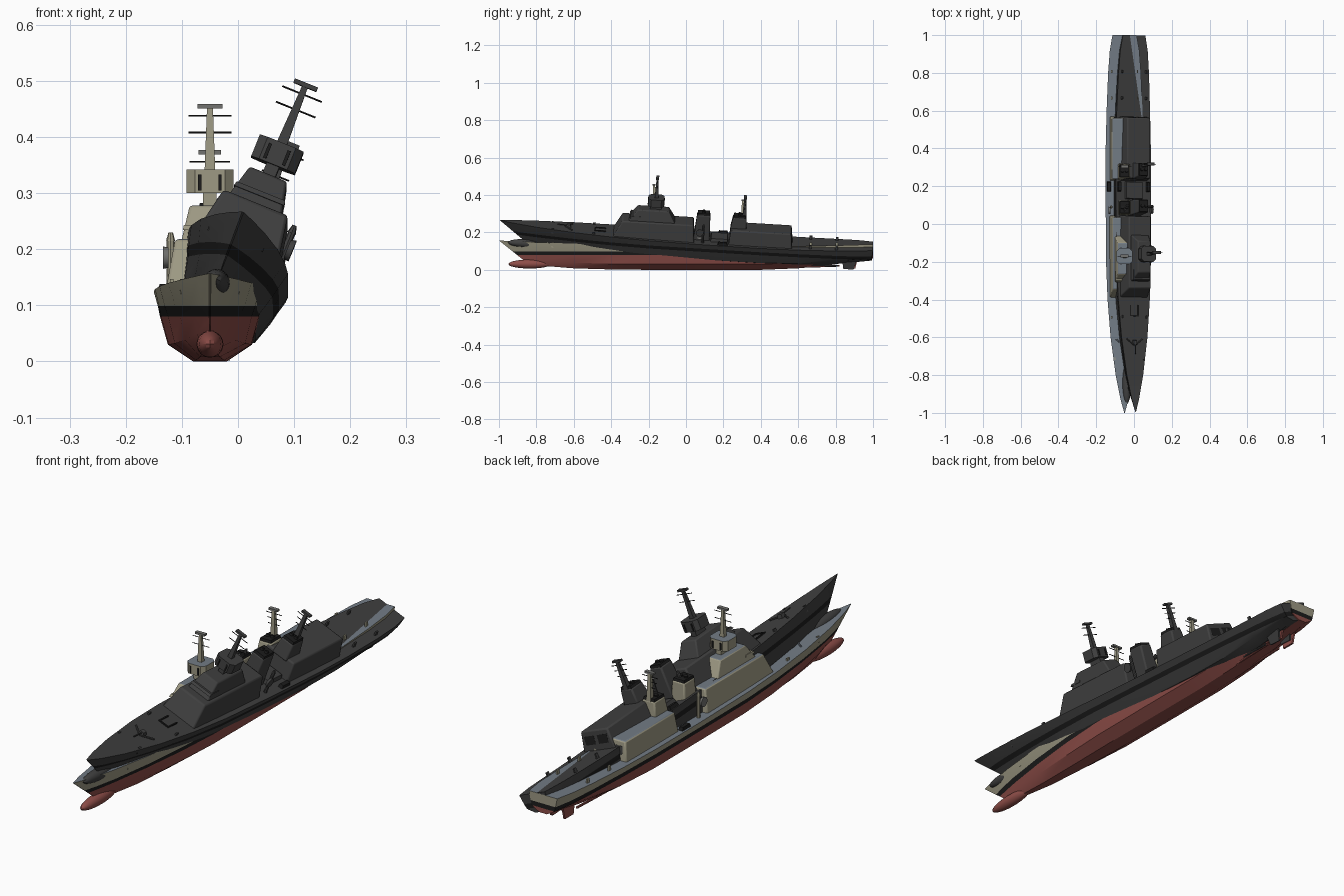
import bpy, bmesh, math
from mathutils import Matrix, Vector

if "Cube" in bpy.data.objects:
    bpy.data.objects.remove(bpy.data.objects["Cube"])


def material(name, rgb):
    m = bpy.data.materials.new(name)
    m.diffuse_color = (*rgb, 1)
    m.use_nodes = True
    m.node_tree.nodes["Principled BSDF"].inputs["Base Color"].default_value = m.diffuse_color
    return m


TAN = material("tan_paint", (0.34, 0.32, 0.23))
DECK = material("blue_grey_deck", (0.17, 0.20, 0.235))
RED = material("red_underbody", (0.27, 0.075, 0.065))
BLACK = material("black_trim", (0.012, 0.012, 0.012))
DARK = material("charcoal", (0.05, 0.05, 0.05))
GREY = material("fitting_grey", (0.17, 0.17, 0.16))


class Ship:
    def __init__(self, prefix, side, deck, under, fitting, matrix):
        self.prefix, self.side, self.deck = prefix, side, deck
        self.under, self.fitting, self.matrix = under, fitting, matrix

    def finish(self, bm, name, mats, bevel=0):
        bmesh.ops.recalc_face_normals(bm, faces=bm.faces)
        me = bpy.data.meshes.new(self.prefix + name)
        bm.to_mesh(me)
        bm.free()
        for m in mats:
            me.materials.append(m)
        ob = bpy.data.objects.new(self.prefix + name, me)
        bpy.context.collection.objects.link(ob)
        ob.matrix_world = self.matrix
        if bevel:
            mod = ob.modifiers.new("rounded_edges", 'BEVEL')
            mod.width, mod.segments, mod.limit_method = bevel, 2, 'ANGLE'
        bpy.ops.object.select_all(action='DESELECT')
        ob.select_set(True)
        bpy.context.view_layer.objects.active = ob
        bpy.ops.object.shade_smooth_by_angle(angle=math.radians(28))
        return ob

    # tapered block: each level is (y0, y1, half width, z)
    def block(self, name, levels, x=0, top=None, side=None, bevel=0):
        bm = bmesh.new()
        rings = [[bm.verts.new((x + sx * w, y, z))
                  for sx, y in ((-1, y0), (1, y0), (1, y1), (-1, y1))]
                 for y0, y1, w, z in levels]
        for a, b in zip(rings, rings[1:]):
            for i in range(4):
                j = (i + 1) % 4
                bm.faces.new((a[i], a[j], b[j], b[i]))
        bm.faces.new(rings[0])
        bm.faces.new(rings[-1]).material_index = 1
        side = side or self.side
        return self.finish(bm, name, [side, top or side], bevel)

    # round rod or cone between two points
    def rod(self, name, a, b, r, mat, r2=None, seg=8):
        a, b = Vector(a), Vector(b)
        d = b - a
        bm = bmesh.new()
        bmesh.ops.create_cone(bm, cap_ends=True, segments=seg, radius1=r,
                              radius2=r if r2 is None else r2, depth=d.length)
        rot = d.to_track_quat('Z', 'Y').to_matrix().to_4x4()
        bm.transform(Matrix.Translation((a + b) / 2) @ rot)
        return self.finish(bm, name, [mat])

    def hull(self):
        # y, deck half width, deck z, keel z, fullness of the lower sections
        stations = [(-1, .0015, .157, .05, 1), (-.93, .021, .153, .035, .6),
                    (-.8, .047, .147, .02, .66), (-.6, .074, .140, .008, .8),
                    (-.4, .090, .134, .002, .93), (-.2, .098, .129, 0, 1),
                    (.1, .1, .125, 0, 1), (.4, .1, .124, 0, 1),
                    (.6, .095, .125, .008, 1), (.8, .087, .130, .03, .98),
                    (.92, .078, .134, .048, .95), (1, .064, .136, .06, .9)]
        bm = bmesh.new()
        rings = []
        for y, w, zd, zk, f in stations:
            rake = max(0, (-.7 - y) / .3) * 1.25
            chine = min(zk + .03, .074)
            half = [(.30 * w * f, zk), (.75 * w * f, chine), (.89 * w * f, .08),
                    (.93 * w * (f + 1) / 2, .099), (w, zd)]
            pts = [(-x, z) for x, z in reversed(half)] + half
            rings.append([bm.verts.new((x, y + rake * (zd - z), z)) for x, z in pts])
        bands = [0, 1, 2, 2, 2, 2, 2, 1, 0, 3]
        for a, b in zip(rings, rings[1:]):
            for i in range(10):
                j = (i + 1) % 10
                bm.faces.new((a[i], a[j], b[j], b[i])).material_index = bands[i]
        # bow cap, then a banded transom
        for ring in (rings[0], rings[-1]):
            for i in range(4):
                quad = (ring[i], ring[i + 1], ring[8 - i], ring[9 - i])
                bm.faces.new(quad).material_index = bands[i]
        self.finish(bm, "hull", [self.side, BLACK, self.under, self.deck])

    def mast(self, name, y, z0, z1, r, yards, bar):
        self.block(name, [(y - r, y + r, r, z0),
                          (y - r * .55, y + r * .55, r * .55, z1)])
        self.block(name + "_top_bar", [(y - .008, y + .008, bar, z1 - .002),
                                       (y - .008, y + .008, bar, z1 + .006)],
                   side=self.fitting)
        for i, (z, w) in enumerate(yards):
            self.rod(f"{name}_yard_{i}", (-w, y, z), (w, y, z), .0016, BLACK, seg=6)

    def build(self):
        self.hull()
        # bow sonar bulb and rudders
        bm = bmesh.new()
        bmesh.ops.create_uvsphere(bm, u_segments=20, v_segments=12, radius=1)
        bm.transform(Matrix.Translation((0, -.835, .031)) @ Matrix.Diagonal((.024, .115, .024, 1)))
        self.finish(bm, "bow_bulb", [self.under])
        for s in (-1, 1):
            self.block("rudder", [(.85, .905, .004, .008), (.84, .92, .004, .065)],
                       x=s * .03, side=self.under)
            self.rod("propeller_shaft", (s * .028, .6, .015), (s * .028, .82, .022),
                     .005, self.under)

        # forward superstructure in two tiers
        self.block("forward_house", [(-.395, .045, .08, .12), (-.345, .035, .062, .218)],
                   top=self.deck, bevel=.006)
        self.block("bridge_tier", [(-.315, -.06, .052, .21), (-.265, -.1, .036, .278)],
                   top=self.deck, bevel=.005)
        self.block("bridge_window_band", [(-.3065, -.25, .0485, .234), (-.2995, -.25, .0465, .243)],
                   side=self.side)

        # sensor housing: pedestal, chamfered box, slots
        self.block("sensor_pedestal", [(-.2, -.14, .012, .27), (-.2, -.14, .012, .31)])
        bm = bmesh.new()
        outline = [(sx * x, sy * y) for sx, sy, flip in
                   ((1, 1, 0), (-1, 1, 1), (-1, -1, 0), (1, -1, 1))
                   for x, y in (((.027, .042), (.042, .027)) if flip
                                else ((.042, .027), (.027, .042)))]
        lo, hi = [[bm.verts.new((x, y - .17, z)) for x, y in outline] for z in (.300, .342)]
        bm.faces.new(lo)
        bm.faces.new(hi).material_index = 1
        for i in range(8):
            j = (i + 1) % 8
            bm.faces.new((lo[i], lo[j], hi[j], hi[i]))
        self.finish(bm, "sensor_box", [self.side, self.deck])
        for s in (-1, 1):
            for y in (-.2135, -.1265):
                self.block("sensor_slot", [(y - .0015, y + .0015, .003, .305),
                                           (y - .0015, y + .0015, .003, .333)],
                           x=s * .018, side=BLACK)
        self.mast("fore_mast", -.17, .34, .453, .0095, [(.438, .038), (.408, .038)], .022)

        # aft house with rear doors
        self.block("aft_house", [(.228, .57, .079, .115), (.238, .56, .066, .203)],
                   top=self.deck, bevel=.006)
        for x in (-.032, .032):
            self.block("hangar_door", [(.56, .5675, .024, .135), (.556, .563, .024, .182)],
                       x=x, side=DARK if self.side == TAN else BLACK)

        # two funnels with black caps
        for n, y, zb, zt in (("fore", .085, .11, .265), ("aft", .278, .19, .262)):
            self.block(n + "_funnel", [(y - .046, y + .042, .036, zb),
                                       (y - .032, y + .038, .028, zt)], bevel=.006)
            self.block(n + "_funnel_cap", [(y - .03, y + .036, .026, zt - .002),
                                           (y - .028, y + .034, .024, zt + .009)], side=BLACK)
            for s in (-1, 1):
                self.rod(n + "_exhaust", (s * .011, y, zt), (s * .011, y + .004, zt + .016),
                         .008, BLACK, seg=12)
        self.mast("aft_mast", .305, .24, .371, .011,
                  [(.356, .036), (.335, .03), (.312, .026)], .02)

        # midship fittings on both sides
        self.block("midship_platform", [(.13, .225, .05, .12), (.135, .222, .045, .142)],
                   side=DARK)
        for s in (-1, 1):
            self.rod("side_post", (s * .07, .09, .12), (s * .07, .09, .22), .007, self.side)
            self.rod("side_post_cap", (s * .07, .09, .215), (s * .07, .09, .23),
                     .008, self.side, .004)
            self.rod("side_dish", (s * .074, .072, .185), (s * .084, .072, .185),
                     .018, self.fitting, .02, seg=14)
            self.block("deck_locker", [(.17, .225, .01, .122), (.175, .22, .008, .138)],
                       x=s * .082, side=BLACK)
            for y in (-.72, -.5, .66, .8):
                self.block("bollard", [(y, y + .014, .003, .12), (y, y + .014, .003, .147)],
                           x=s * (.05 if y < -.6 else .068), side=self.side)
            # foredeck breakwater
            self.rod("breakwater", (0, -.645, .143), (s * .045, -.61, .143), .004, self.deck)
            self.block("hatch_rim", [(-.49, -.43, .0025, .13), (-.49, -.43, .0025, .141)],
                       x=s * .022, side=BLACK)
        self.block("hatch_cross_rim", [(-.49, -.484, .022, .13), (-.49, -.484, .022, .141)],
                   side=BLACK)
        self.block("foredeck_mount", [(-.645, -.615, .013, .13), (-.64, -.62, .009, .157)])
        self.rod("foredeck_barrel", (0, -.635, .151), (0, -.69, .154), .003, self.side)


# upright painted ship
Ship("tan_", TAN, DECK, RED, GREY, Matrix.Translation((-.05, 0, 0))).build()

# charcoal ship, heeled and bow up
tilt = (Matrix.Translation((-.05, -.007, .061)) @ Matrix.Rotation(math.radians(-3.45), 4, 'X')
        @ Matrix.Rotation(math.radians(22), 4, 'Y'))
Ship("dark_", DARK, DARK, DARK, DARK, tilt).build()
